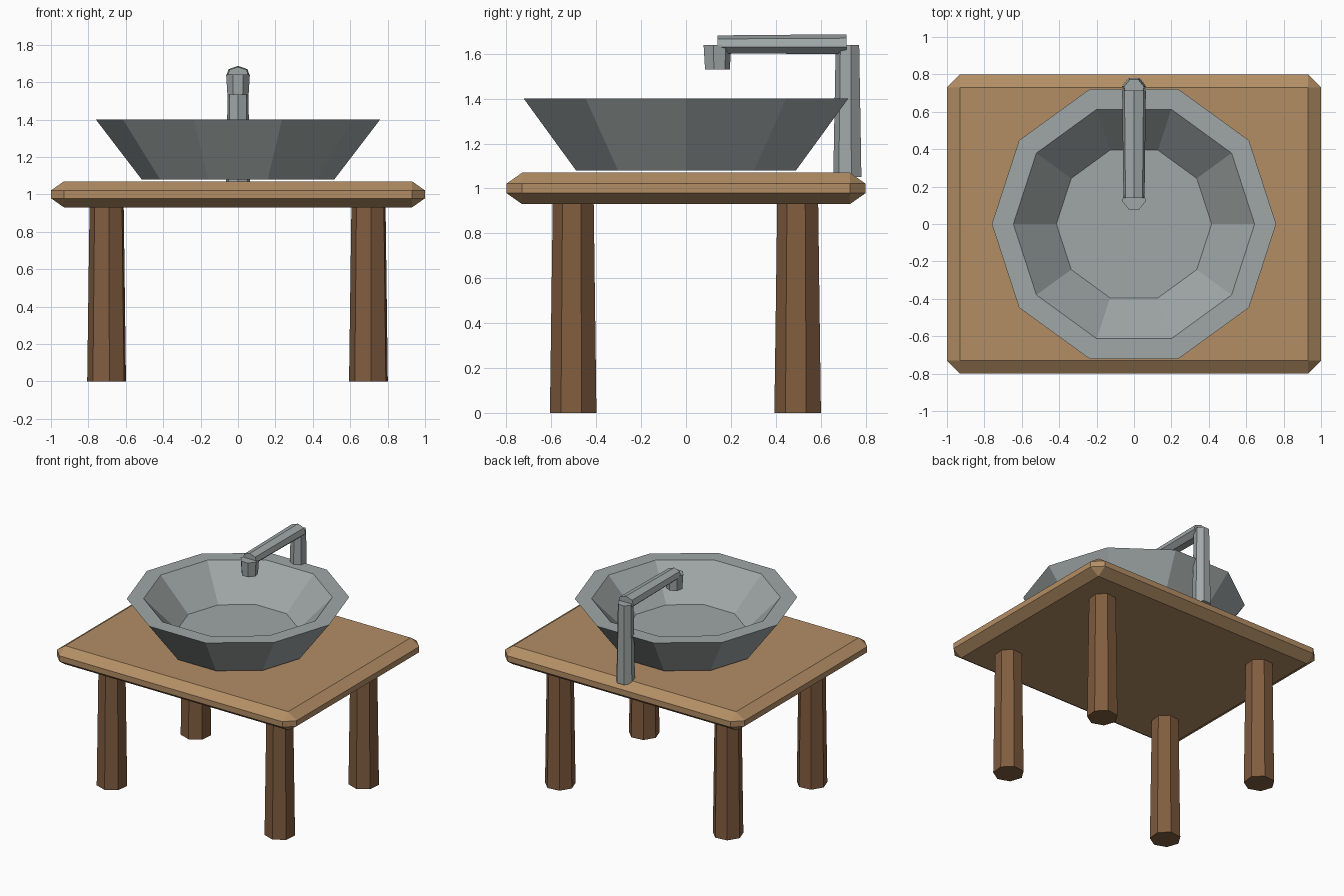
import bpy, bmesh
from math import sin, cos, pi, radians
from mathutils import Matrix

cube = bpy.data.objects.get("Cube")
if cube:
    bpy.data.objects.remove(cube, do_unlink=True)


def material(name, rgb):
    mat = bpy.data.materials.new(name)
    mat.use_nodes = True
    color = (*rgb, 1)
    mat.diffuse_color = color
    mat.node_tree.nodes["Principled BSDF"].inputs["Base Color"].default_value = color
    return mat


light_wood = material("light wood", (0.45, 0.27, 0.13))
dark_wood = material("dark wood", (0.22, 0.11, 0.05))
stone_grey = material("stone grey", (0.35, 0.39, 0.385))


def add_object(name, bm, mat):
    bmesh.ops.recalc_face_normals(bm, faces=bm.faces)
    mesh = bpy.data.meshes.new(name)
    bm.to_mesh(mesh)
    bm.free()
    mesh.materials.append(mat)
    obj = bpy.data.objects.new(name, mesh)
    bpy.context.collection.objects.link(obj)
    return obj


def turned(name, profile, sides, angle, mat, matrix):
    """Faceted solid from (radius, height) rings, capped at both ends."""
    bm = bmesh.new()
    rings = []
    for r, z in profile:
        turns = [radians(angle) + 2 * pi * i / sides for i in range(sides)]
        rings.append([bm.verts.new((r * cos(a), r * sin(a), z)) for a in turns])
    for low, high in zip(rings, rings[1:]):
        for i in range(sides):
            j = (i + 1) % sides
            bm.faces.new((low[i], low[j], high[j], high[i]))
    bm.faces.new(rings[0])
    bm.faces.new(rings[-1])
    bm.transform(matrix)
    return add_object(name, bm, mat)


# Table top: chamfered slab, flattened after bevelling
bm = bmesh.new()
bmesh.ops.create_cube(bm, size=1)
bm.transform(Matrix.Diagonal((2, 1.6, 0.2, 1)))
bmesh.ops.bevel(bm, geom=bm.edges[:], offset=0.07, segments=1, affect='EDGES')
bm.transform(Matrix.Translation((0, 0, 1)) @ Matrix.Diagonal((1, 1, 0.7, 1)))
add_object("table_top", bm, light_wood)

# Four tapered seven-sided legs
for side, x in (("right", -0.7), ("left", 0.7)):
    for end, y in (("front", -0.5), ("back", 0.5)):
        turned(f"{end}_{side}_leg", [(0.107, 0), (0.094, 0.95)], 7, 225,
               dark_wood, Matrix.Translation((x, y, 0)))

# Ten-sided basin: outer wall, flat rim, inner wall, floor
turned("basin", [(0.515, 1.08), (0.76, 1.4), (0.645, 1.4), (0.415, 1.165)],
       10, 0, stone_grey, Matrix.Identity(4))

# Tap: upright post, horizontal arm, downward spout
turned("tap_post", [(0.066, 1.05), (0.055, 1.64)], 7, 270,
       stone_grey, Matrix.Translation((0, 0.722, 0)))
arm_pose = (Matrix.Translation((0, 0.715, 1.64)) @ Matrix.Diagonal((1, 1, 0.72, 1))
            @ Matrix.Rotation(pi / 2, 4, 'X'))
turned("tap_arm", [(0.065, 0), (0.058, 0.575)], 7, 90, stone_grey, arm_pose)
turned("tap_spout", [(0.058, 1.53), (0.065, 1.64)], 7, 90,
       stone_grey, Matrix.Translation((0, 0.137, 0)))
